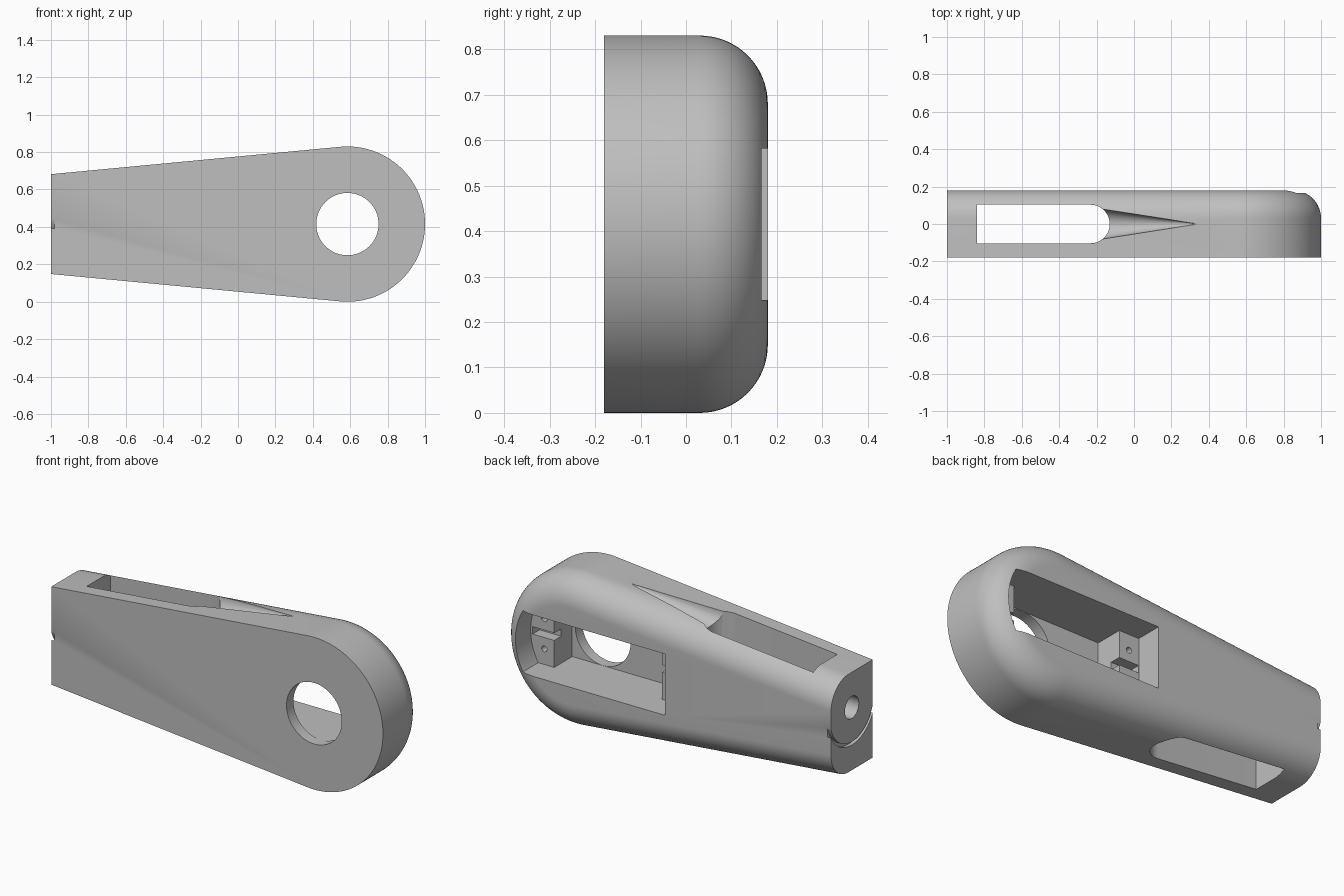
import bpy, bmesh
from math import sin, cos, tan, pi, atan2, asin
from mathutils import Vector, Matrix

if "Cube" in bpy.data.objects:
    bpy.data.objects.remove(bpy.data.objects["Cube"], do_unlink=True)

CX, CZ, R = 0.585, 0.415, 0.415      # centre and radius of the round end
TAPER = 0.0943                       # slope angle of the long sides
HALF, FILLET = 0.18, 0.15            # half thickness and back edge rounding
POCKET_R, POCKET_H = 0.327, 0.167    # servo pocket end radius, half height
FLOOR, LEDGE = -0.12, 0.035          # pocket floor and mounting ledge depths

grey = bpy.data.materials.new("light_grey")
grey.use_nodes = True
grey.diffuse_color = (0.52, 0.52, 0.52, 1)
grey.node_tree.nodes["Principled BSDF"].inputs["Base Color"].default_value = (0.52, 0.52, 0.52, 1)


def loft(name, rings):
    """Closed solid through rings of equal point count."""
    bm = bmesh.new()
    loops = [[bm.verts.new(p) for p in ring] for ring in rings]
    n = len(loops[0])
    for a, b in zip(loops, loops[1:]):
        for i in range(n):
            j = (i + 1) % n
            bm.faces.new((a[i], a[j], b[j], b[i]))
    bm.faces.new(loops[0])
    bm.faces.new(loops[-1])
    bmesh.ops.recalc_face_normals(bm, faces=bm.faces)
    me = bpy.data.meshes.new(name)
    bm.to_mesh(me)
    bm.free()
    me.materials.append(grey)
    ob = bpy.data.objects.new(name, me)
    bpy.context.collection.objects.link(ob)
    return ob


def prism(name, pts, axis, lo, hi):
    """Extrude a 2D outline along x, y or z."""
    place = {"x": lambda u, v, w: (w, u, v),
             "y": lambda u, v, w: (u, w, v),
             "z": lambda u, v, w: (u, v, w)}[axis]
    return loft(name, [[place(u, v, w) for u, v in pts] for w in (lo, hi)])


def arc(cx, cy, r, a0, a1, n=32):
    return [(cx + r * cos(a0 + (a1 - a0) * i / n),
             cy + r * sin(a0 + (a1 - a0) * i / n)) for i in range(n + 1)]


def circle(cx, cy, r, n=64):
    return arc(cx, cy, r, 0, 2 * pi * (n - 1) / n, n - 1)


def box(u0, u1, v0, v1):
    return [(u0, v0), (u1, v0), (u1, v1), (u0, v1)]


def outline(r, y):
    """Tapered arm outline for a given round end radius."""
    h = r / cos(TAPER) - (CX + 1) * tan(TAPER)
    a = pi / 2 + TAPER
    pts = [(-1, CZ - h)] + arc(CX, CZ, r, -a, a, 72) + [(-1, CZ + h)]
    return [(x, y, z) for x, z in pts]


# Arm body with a rounded back edge
rings = [outline(R, -HALF)]
for i in range(17):
    t = pi / 2 * i / 16
    rings.append(outline(R - FILLET * (1 - cos(t)), HALF - FILLET + FILLET * sin(t)))
body = loft("arm_shell", rings)

cutters = []

# Round opening in the front wall
cutters.append(prism("front_hole", circle(CX, CZ, 0.1665, 96), "y", -0.3, FLOOR + 0.05))

# Servo pocket: shallow part with a curved end, then the deep middle
a = asin(POCKET_H / POCKET_R)
shallow = [(0, CZ + POCKET_H), (0, CZ - POCKET_H)] + arc(CX, CZ, POCKET_R, -a, a)
cutters.append(prism("pocket_opening", shallow, "y", LEDGE, 0.3))
cutters.append(prism("pocket_well", box(0.12, 0.77, CZ - POCKET_H, CZ + POCKET_H),
                     "y", FLOOR, LEDGE + 0.05))

# Screw holes and centre notch in both mounting ledges
for x, x0, x1 in ((0.06, 0.001, 0.15), (0.83, 0.74, 0.9)):
    cutters.append(prism("ledge_notch", box(x0, x1, CZ - 0.02, CZ + 0.02),
                         "y", LEDGE - 0.06, LEDGE + 0.02))
    for s in (-1, 1):
        cutters.append(prism("ledge_screw_hole", circle(x, CZ + s * 0.082, 0.016, 20),
                             "y", LEDGE - 0.1, LEDGE + 0.02))

# Slot through the narrow end, square on one side and round on the other
slot = [(-0.84, 0.103), (-0.84, -0.103)] + arc(-0.233, 0, 0.103, -pi / 2, pi / 2)
cutters.append(prism("arm_slot", slot, "z", -0.2, 1.1))

# Tapered groove running out of the slot along the top
def top_z(x):
    return CZ + R / cos(TAPER) - (CX - x) * tan(TAPER)

p0, p1 = Vector((-0.2, 0, top_z(-0.2))), Vector((0.33, 0, top_z(0.33)))
groove = []
for p, r in ((p0, 0.085), (p1, 0.002)):
    groove.append([(p.x, r * cos(2 * pi * i / 48), p.z + r * sin(2 * pi * i / 48))
                   for i in range(48)])
cutters.append(loft("top_groove", groove))

# Stepped axle hole and curved relief on the narrow end face
HUB_Z = 0.49
cutters.append(prism("axle_bore", circle(0, HUB_Z, 0.06, 48), "x", -1.1, -0.92))
cutters.append(prism("axle_pin_hole", circle(0, HUB_Z, 0.02, 24), "x", -0.95, -0.8))
relief = arc(0, HUB_Z, 0.205, pi, 2 * pi, 48) + arc(0, HUB_Z, 0.187, 2 * pi, pi, 48)
cutters.append(prism("end_relief", relief, "x", -1.1, -0.98))

# Apply the cuts
for ob in bpy.context.selected_objects:
    ob.select_set(False)
bpy.context.view_layer.objects.active = body
body.select_set(True)
for c in cutters:
    c.hide_render = True
    mod = body.modifiers.new(c.name, "BOOLEAN")
    mod.operation, mod.solver, mod.object = "DIFFERENCE", "EXACT", c
    bpy.ops.object.modifier_apply(modifier=mod.name)
    bpy.data.objects.remove(c, do_unlink=True)

bpy.ops.object.shade_smooth_by_angle(angle=0.5)
